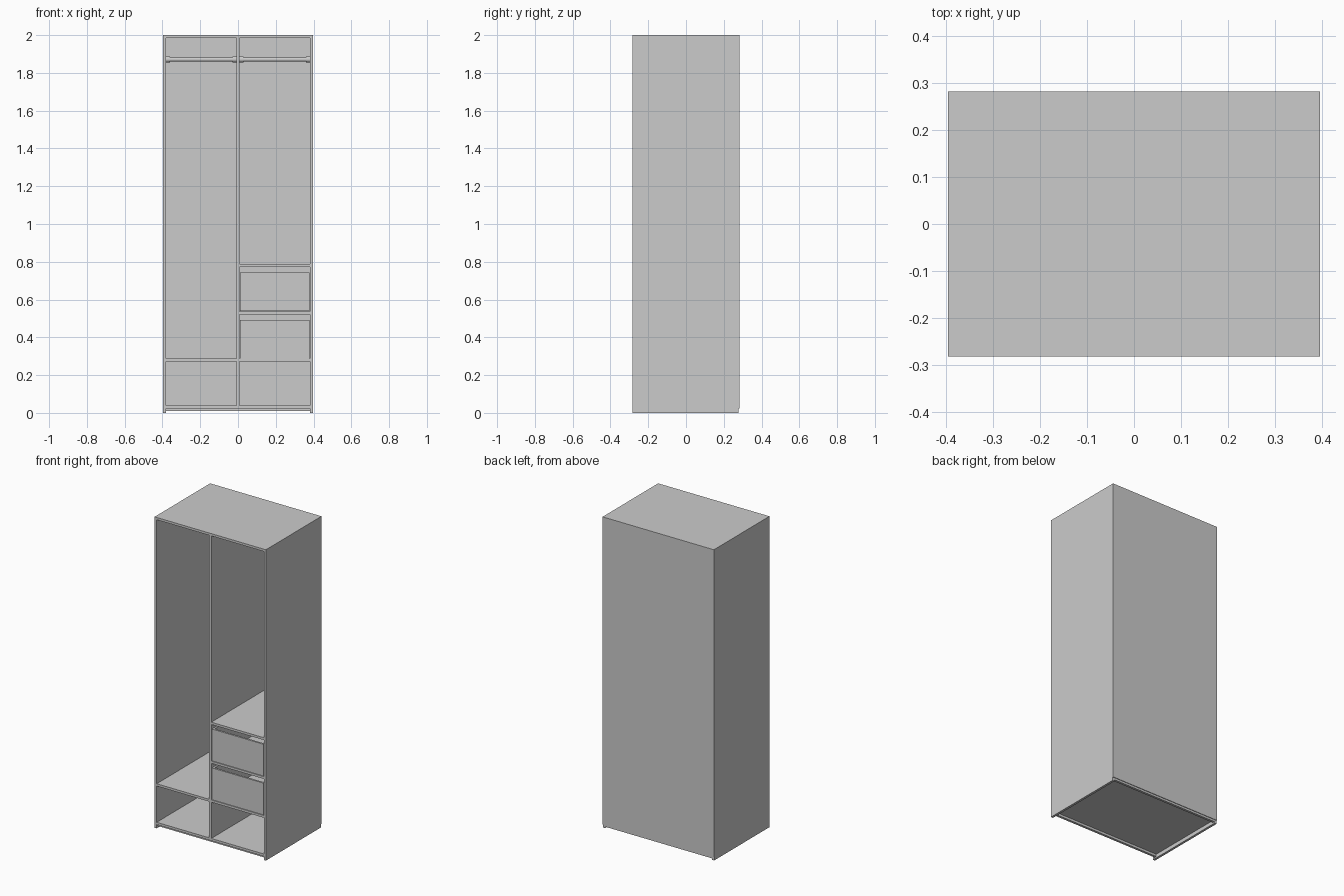
import bpy, bmesh, math
from mathutils import Matrix

if "Cube" in bpy.data.objects:
    bpy.data.objects.remove(bpy.data.objects["Cube"])

W, D, H, T = 0.396, 0.282, 2.0, 0.015   # half width, half depth, height, board
BACK = D - 0.004                         # front of the back panel
IN = W - T                               # inner face of the sides
HALF = T / 2


def finish(name, bm):
    me = bpy.data.meshes.new(name)
    bm.to_mesh(me)
    bm.free()
    ob = bpy.data.objects.new(name, me)
    bpy.context.collection.objects.link(ob)
    return ob


def add_box(bm, x, y, z):
    size = Matrix.Diagonal((x[1] - x[0], y[1] - y[0], z[1] - z[0], 1))
    mid = Matrix.Translation((sum(x) / 2, sum(y) / 2, sum(z) / 2))
    bmesh.ops.create_cube(bm, size=1, matrix=mid @ size)


def board(name, x, y, z):
    bm = bmesh.new()
    add_box(bm, x, y, z)
    return finish(name, bm)


def rod(name, x, z, r, y=0.0, segs=24):
    bm = bmesh.new()
    m = Matrix.Translation((sum(x) / 2, y, z)) @ Matrix.Rotation(math.pi / 2, 4, 'Y')
    bmesh.ops.create_cone(bm, cap_ends=True, segments=segs, radius1=r, radius2=r,
                          depth=x[1] - x[0], matrix=m)
    return finish(name, bm)


# Carcass
board("top_panel", (-W, W), (-D, D), (H - T, H))
board("left_side", (-W, -IN), (-D, BACK), (0, H - T))
board("right_side", (IN, W), (-D, BACK), (0, H - T))
board("back_panel", (-W, W), (BACK, D), (0.022, H - T))
board("bottom_panel", (-IN, IN), (-D, BACK), (0.024, 0.039))
board("divider", (-HALF, HALF), (-D, BACK), (0.039, H - T))

# Low rails under the bottom panel
board("front_plinth", (-IN, IN), (-D + 0.015, -D + 0.03), (0.009, 0.024))
board("back_plinth", (-IN, IN), (BACK - 0.015, BACK), (0.009, 0.024))

# Shelves
board("left_shelf", (-IN, -HALF), (-D, BACK), (0.272, 0.287))
for i, z in enumerate((0.287, 0.537, 0.787)):
    board(f"right_shelf_{i + 1}", (HALF, IN), (-D, BACK), (z - T, z))


# Open-topped drawers
def drawer(name, z):
    x0, x1, y0, y1, t = HALF + 0.003, IN - 0.003, -D + 0.002, BACK - 0.01, 0.012
    top = z + 0.204
    bm = bmesh.new()
    add_box(bm, (x0, x1), (y0, y1), (z, top))
    bm.faces.ensure_lookup_table()
    lid = max(bm.faces, key=lambda f: f.calc_center_median().z)
    bmesh.ops.inset_region(bm, faces=[lid], thickness=t, use_even_offset=True)
    # Sink the inset lid to make the floor of the drawer
    for v in lid.verts:
        v.co.z = top
    ret = bmesh.ops.extrude_discrete_faces(bm, faces=[lid])
    for v in ret["faces"][0].verts:
        v.co.z = z + t
    bmesh.ops.recalc_face_normals(bm, faces=bm.faces)
    finish(name, bm)


drawer("lower_drawer", 0.289)
drawer("upper_drawer", 0.539)

# Clothes rails with end sockets
for side, a, b in (("left", -IN, -HALF), ("right", HALF, IN)):
    rod(side + "_clothes_rail", (a + 0.004, b - 0.004), 1.872, 0.011)
    rod(side + "_rail_outer_socket", (a, a + 0.022), 1.872, 0.016)
    rod(side + "_rail_inner_socket", (b - 0.022, b), 1.872, 0.016)
